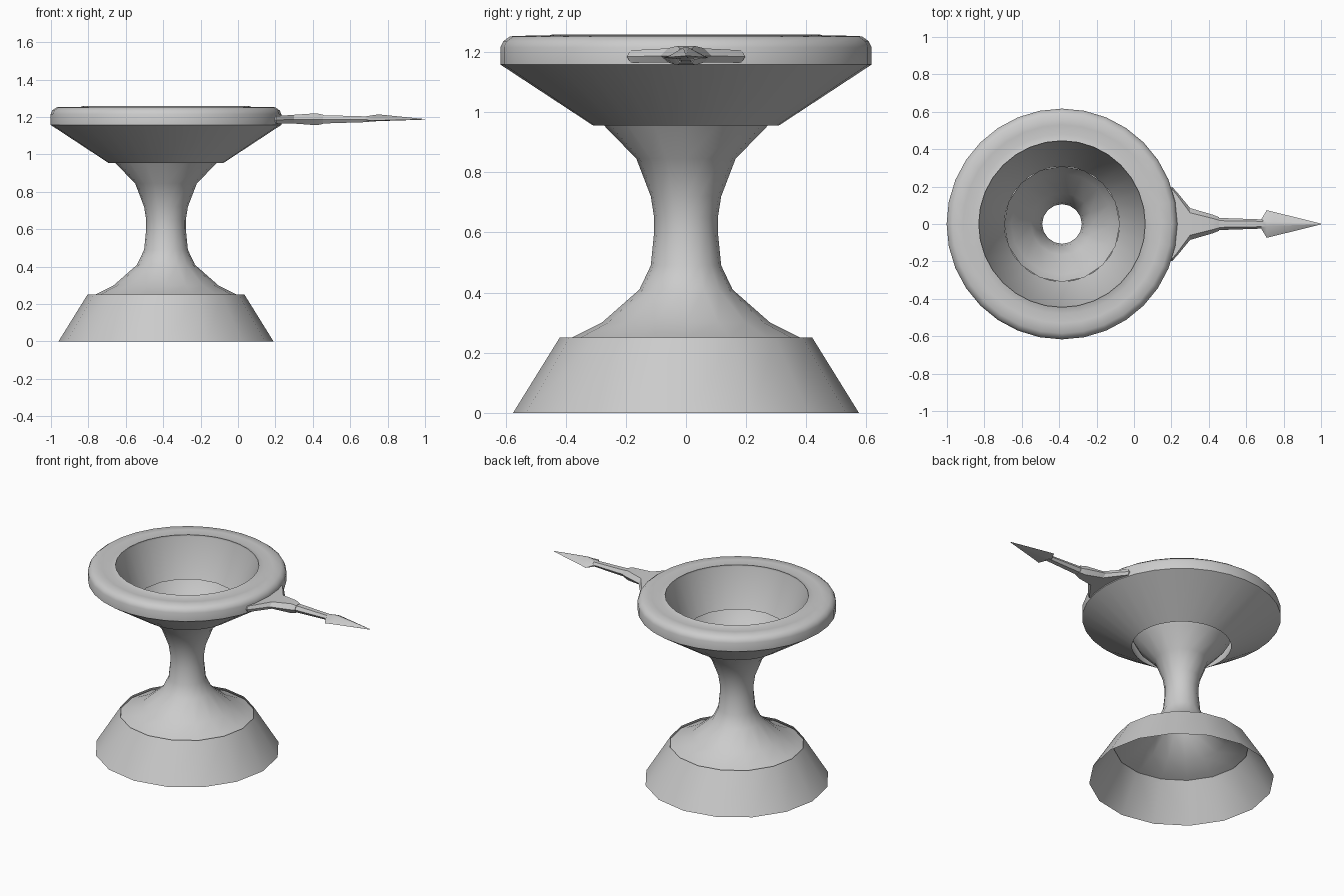
import bpy, bmesh, math

if "Cube" in bpy.data.objects:
    bpy.data.objects.remove(bpy.data.objects["Cube"])

CX = -0.385  # axis of the turned parts


def finish(name, bm, angle):
    bmesh.ops.recalc_face_normals(bm, faces=bm.faces)
    me = bpy.data.meshes.new(name)
    bm.to_mesh(me)
    bm.free()
    ob = bpy.data.objects.new(name, me)
    bpy.context.collection.objects.link(ob)
    bpy.ops.object.select_all(action='DESELECT')
    ob.select_set(True)
    bpy.context.view_layer.objects.active = ob
    bpy.ops.object.shade_smooth_by_angle(angle=math.radians(angle))
    return ob


def bridge(bm, rings):
    n = len(rings[0])
    for a, b in zip(rings, rings[1:]):
        for i in range(n):
            j = (i + 1) % n
            bm.faces.new((a[i], a[j], b[j], b[i]))


def lathe(name, profile, sides, closed=False):
    bm = bmesh.new()
    rings = []
    for r, z in profile:
        rings.append([bm.verts.new((CX + r * math.cos(2 * math.pi * i / sides),
                                    r * math.sin(2 * math.pi * i / sides), z))
                      for i in range(sides)])
    if closed:
        rings.append(rings[0])
    bridge(bm, rings)
    return finish(name, bm, 42)


def loft(name, sections):
    """Six-sided sections: x, half width, half width of top/bottom, low z, side z, high z."""
    bm = bmesh.new()
    rings = []
    for x, w, t, lo, mid, hi in sections:
        pts = [(w, mid), (t, hi), (-t, hi), (-w, mid), (-t, lo), (t, lo)]
        rings.append([bm.verts.new((x, y, z)) for y, z in pts])
    bridge(bm, rings)
    bm.faces.new(rings[0])
    bm.faces.new(rings[-1])
    return finish(name, bm, 30)


# Open skirt at the foot
lathe("base", [(0.575, 0), (0.42, 0.25)], 16)

# Hollow waisted stem
lathe("stem", [(0.42, 0.235), (0.38, 0.25), (0.28, 0.30), (0.155, 0.41),
               (0.117, 0.49), (0.106, 0.60), (0.106, 0.65), (0.117, 0.72),
               (0.165, 0.845), (0.272, 0.955), (0.31, 1.02)], 16)

# Bowl with rounded rim, shallow groove and raised inner lip
lathe("bowl", [(0.308, 0.955), (0.617, 1.158), (0.617, 1.215), (0.608, 1.235),
               (0.585, 1.252), (0.53, 1.254), (0.48, 1.247), (0.445, 1.258),
               (0.445, 1.245)], 32, closed=True)

# Mounting bracket of the pointer, wrapped against the rim
loft("pointer_bracket", [(0.16, 0.197, 0.185, 1.165, 1.185, 1.205),
                         (0.205, 0.197, 0.185, 1.165, 1.185, 1.205),
                         (0.23, 0.17, 0.155, 1.165, 1.185, 1.207),
                         (0.30, 0.085, 0.06, 1.165, 1.187, 1.212),
                         (0.42, 0.05, 0.03, 1.156, 1.187, 1.22),
                         (0.455, 0.036, 0.02, 1.163, 1.187, 1.212)])

# Slim shaft
loft("pointer_shaft", [(0.44, 0.033, 0.018, 1.165, 1.187, 1.21),
                       (0.70, 0.024, 0.014, 1.173, 1.187, 1.203)])

# Arrowhead tip
loft("pointer_head", [(0.68, 0.024, 0.014, 1.173, 1.187, 1.203),
                      (0.71, 0.074, 0.012, 1.176, 1.18, 1.208),
                      (0.75, 0.064, 0.010, 1.178, 1.182, 1.214),
                      (1.0, 0.002, 0.001, 1.186, 1.187, 1.189)])
